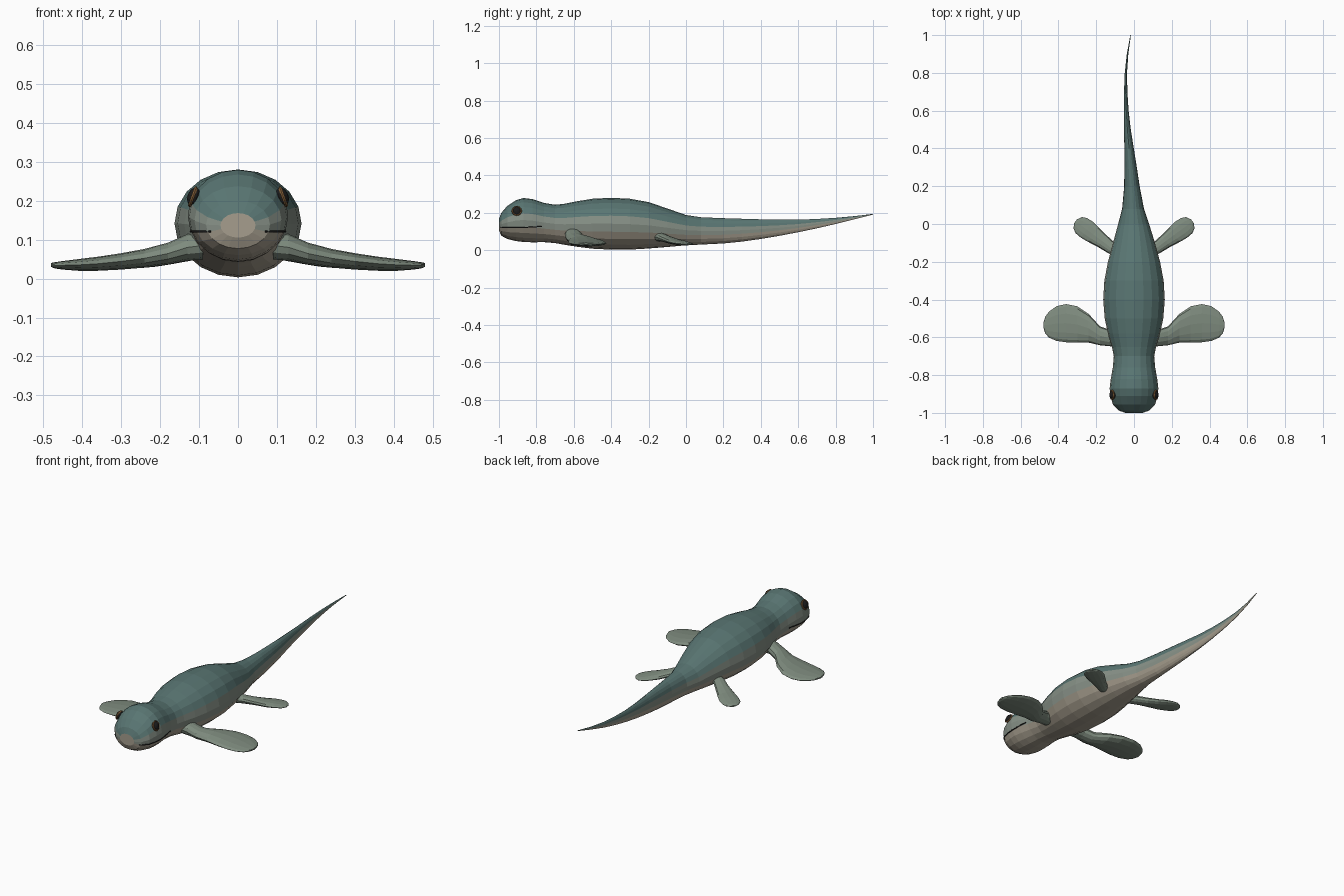
import bpy, bmesh, math
from mathutils import Vector

if "Cube" in bpy.data.objects:
    bpy.data.objects.remove(bpy.data.objects["Cube"])


def material(name, rgb):
    m = bpy.data.materials.new(name)
    m.diffuse_color = (*rgb, 1)
    m.use_nodes = True
    m.node_tree.nodes["Principled BSDF"].inputs["Base Color"].default_value = m.diffuse_color
    return m


TEAL = material("back_teal", (0.10, 0.18, 0.17))
FLANK = material("flank_grey", (0.24, 0.28, 0.24))
BELLY = material("belly_tan", (0.38, 0.34, 0.27))
FIN = material("flipper_green", (0.21, 0.26, 0.21))
DARK = material("dark", (0.012, 0.012, 0.012))
AMBER = material("amber", (0.22, 0.11, 0.04))


def loft(name, rings, sides, mats, pick=lambda a: 0):
    """Skin elliptical rings (centre, u axis, v axis); pick chooses a material per angle."""
    bm = bmesh.new()
    loops = []
    for c, u, v in rings:
        loops.append([bm.verts.new(c + u * math.cos(2 * math.pi * i / sides)
                                   + v * math.sin(2 * math.pi * i / sides)) for i in range(sides)])
    for a, b in zip(loops, loops[1:]):
        for i in range(sides):
            j = (i + 1) % sides
            f = bm.faces.new((a[i], a[j], b[j], b[i]))
            f.material_index = pick(2 * math.pi * (i + 0.5) / sides)
    for end in (loops[0], loops[-1]):
        bm.faces.new(end).material_index = len(mats) - 1
    bmesh.ops.recalc_face_normals(bm, faces=bm.faces)
    me = bpy.data.meshes.new(name)
    bm.to_mesh(me)
    bm.free()
    for m in mats:
        me.materials.append(m)
    ob = bpy.data.objects.new(name, me)
    bpy.context.collection.objects.link(ob)
    return ob


# Body: y, x centre, half width, bottom z, top z
BODY = [
    (-1.0, 0, .045, .105, .168), (-.987, 0, .082, .077, .20), (-.955, 0, .112, .060, .237),
    (-.91, 0, .125, .049, .267), (-.87, 0, .129, .044, .279), (-.82, 0, .123, .042, .273),
    (-.76, 0, .112, .043, .253), (-.70, 0, .107, .038, .243), (-.65, 0, .117, .029, .248),
    (-.58, 0, .138, .018, .262), (-.50, 0, .155, .008, .275), (-.40, 0, .163, .003, .280),
    (-.30, 0, .157, .003, .275), (-.20, 0, .138, .009, .257), (-.10, 0, .111, .017, .223),
    (0, -.002, .082, .026, .188), (.08, -.005, .058, .030, .176), (.2, -.011, .041, .036, .171),
    (.3, -.018, .033, .046, .168), (.4, -.026, .025, .060, .165), (.5, -.035, .018, .077, .163),
    (.6, -.041, .0125, .096, .163), (.7, -.044, .009, .117, .167), (.8, -.043, .006, .140, .173),
    (.9, -.034, .004, .165, .182), (1.0, -.018, .0015, .190, .194)]


def body_color(a):
    s = math.sin(a)
    return 0 if s > .2 else (1 if s > -.2 else 2)


loft("body", [(Vector((x, y, (b + t) / 2)), Vector((w, 0, 0)), Vector((0, 0, (t - b) / 2)))
              for y, x, w, b, t in BODY], 20, [TEAL, FLANK, BELLY], body_color)


def surface_x(y, z):
    """Half width of the body at a given y and z."""
    for p, q in zip(BODY, BODY[1:]):
        if p[0] <= y <= q[0]:
            k = (y - p[0]) / (q[0] - p[0])
            w, b, t = (p[i] + (q[i] - p[i]) * k for i in (2, 3, 4))
            s = (z - (b + t) / 2) / ((t - b) / 2)
            return w * math.sqrt(max(0, 1 - s * s))


# Flippers: x, y, z, half chord, half thickness
FRONT = [(.09, -.607, .085, .042, .036), (.13, -.603, .080, .044, .034), (.18, -.592, .064, .050, .028),
         (.24, -.552, .052, .076, .024), (.30, -.532, .044, .096, .021), (.36, -.525, .038, .101, .018),
         (.41, -.527, .035, .092, .015), (.45, -.533, .034, .069, .011), (.47, -.535, .034, .044, .008),
         (.48, -.535, .035, .012, .005)]
REAR = [(.08, -.150, .072, .030, .024), (.12, -.127, .068, .032, .022), (.17, -.089, .055, .039, .018),
        (.215, -.056, .045, .048, .015), (.25, -.030, .040, .053, .013), (.28, -.008, .036, .050, .010),
        (.298, .007, .034, .037, .008), (.309, .015, .033, .012, .004)]

for side, s in (("left", 1), ("right", -1)):
    for name, stations, chord in (("front_flipper", FRONT, (0, 1)), ("rear_flipper", REAR, (-.6, .8))):
        loft(f"{name}_{side}",
             [(Vector((s * x, y, z)), Vector((s * chord[0] * c, chord[1] * c, 0)), Vector((0, 0, h)))
              for x, y, z, c, h in stations], 12, [FIN])

    # Eyes with rims
    ex = surface_x(-.905, .21)
    bpy.ops.mesh.primitive_uv_sphere_add(segments=14, ring_count=8, radius=1,
                                         location=(s * (ex + .003), -.905, .21))
    eye = bpy.context.object
    eye.name = f"eye_{side}"
    eye.scale = (.016, .022, .024)
    eye.rotation_euler = (0, -s * .35, 0)
    eye.data.materials.append(DARK)
    bpy.ops.mesh.primitive_torus_add(major_radius=.023, minor_radius=.005, major_segments=16, minor_segments=6,
                                     location=(s * (ex + .005), -.905, .21),
                                     rotation=(0, s * (math.pi / 2 - .35), 0))
    rim = bpy.context.object
    rim.name = f"eye_rim_{side}"
    rim.data.materials.append(AMBER)

    # Mouth line following the cheek
    ys = [-.99, -.975, -.955, -.91, -.87, -.82, -.77]
    cu = bpy.data.curves.new(f"mouth_{side}", 'CURVE')
    cu.dimensions = '3D'
    cu.bevel_depth = .003
    cu.bevel_resolution = 1
    cu.use_fill_caps = True
    sp = cu.splines.new('POLY')
    sp.points.add(len(ys) - 1)
    for p, y in zip(sp.points, ys):
        z = .121 + .006 * max(0, (y + .87) / .1)
        p.co = (s * surface_x(y, z), y, z, 1)
    cu.materials.append(DARK)
    bpy.context.collection.objects.link(bpy.data.objects.new(f"mouth_{side}", cu))
